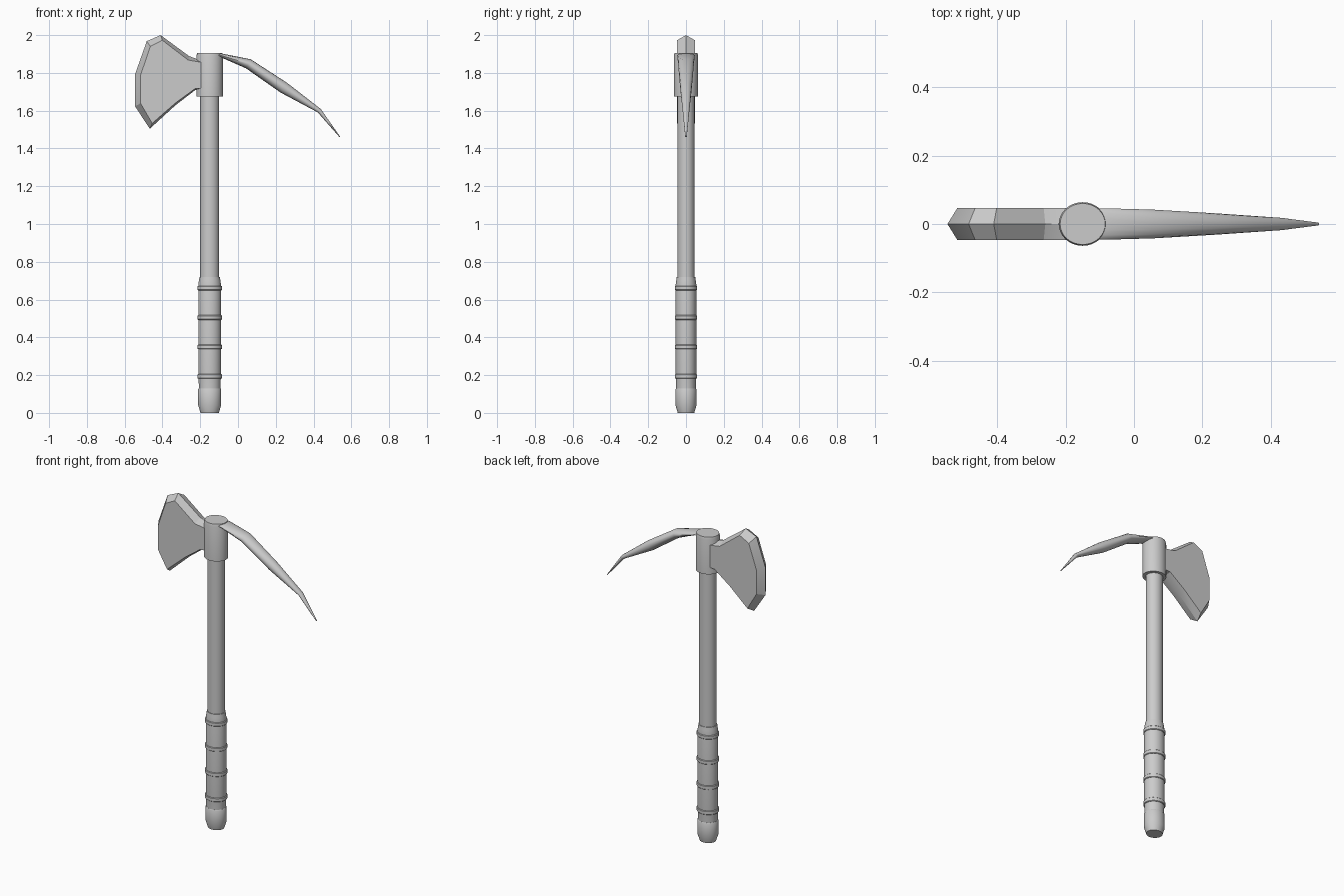
import bpy, bmesh, math
from mathutils import Vector

cube = bpy.data.objects.get("Cube")
if cube:
    bpy.data.objects.remove(cube, do_unlink=True)

AXIS_X = -0.15     # handle centre line
SIDES = 32
Y_SQUASH = 0.91    # the handle is slightly oval

steel = bpy.data.materials.new("plain_grey")
steel.use_nodes = True
GREY = (0.6, 0.6, 0.6, 1)
steel.diffuse_color = GREY
steel.node_tree.nodes["Principled BSDF"].inputs["Base Color"].default_value = GREY


def finish(name, bm, angle=35):
    """Turn a bmesh into a shaded, coloured object."""
    bmesh.ops.recalc_face_normals(bm, faces=bm.faces)
    mesh = bpy.data.meshes.new(name)
    bm.to_mesh(mesh)
    bm.free()
    mesh.materials.append(steel)
    obj = bpy.data.objects.new(name, mesh)
    bpy.context.collection.objects.link(obj)
    bpy.ops.object.select_all(action='DESELECT')
    obj.select_set(True)
    bpy.context.view_layer.objects.active = obj
    bpy.ops.object.shade_smooth_by_angle(angle=math.radians(angle))
    return obj


def loft(name, rings, angle=35):
    """Skin a list of equal-length point rings and cap both ends."""
    bm = bmesh.new()
    loops = [[bm.verts.new(p) for p in ring] for ring in rings]
    n = len(loops[0])
    for a, b in zip(loops, loops[1:]):
        for i in range(n):
            j = (i + 1) % n
            bm.faces.new((a[i], a[j], b[j], b[i]))
    bm.faces.new(loops[0][::-1])
    bm.faces.new(loops[-1])
    return finish(name, bm, angle)


def turned(name, profile):
    """Oval lathe around the handle line from (radius, height) pairs."""
    turns = [math.tau * i / SIDES for i in range(SIDES)]
    return loft(name, [[(AXIS_X + r * math.cos(t), Y_SQUASH * r * math.sin(t), z)
                        for t in turns] for r, z in profile])


# Handle
turned("shaft", [(0.05, 0.6), (0.05, 1.7)])
turned("grip", [(0.057, 0.1), (0.058, 0.17), (0.06, 0.19), (0.06, 0.68),
                (0.057, 0.70), (0.054, 0.72)])
turned("pommel", [(0.048, 0), (0.061, 0.04), (0.061, 0.125), (0.058, 0.13)])
for i in range(4):
    z = 0.193 + 0.156 * i
    turned(f"grip_ring_{i + 1}", [(0.062, z - 0.012), (0.065, z - 0.009),
                                  (0.065, z + 0.009), (0.062, z + 0.012)])

# Head socket
turned("head_collar", [(0.07, 1.676), (0.07, 1.89), (0.066, 1.905)])

# Axe blade: ridge outline in the middle, smaller flat cheeks each side
ridge = [(-0.15, 1.865), (-0.20, 1.867), (-0.259, 1.889), (-0.41, 2.0),
         (-0.483, 1.968), (-0.545, 1.793), (-0.545, 1.623), (-0.467, 1.504),
         (-0.332, 1.628), (-0.225, 1.71), (-0.15, 1.715)]
cheek = [(-0.15, 1.855), (-0.20, 1.857), (-0.264, 1.868), (-0.401, 1.973),
         (-0.464, 1.94), (-0.516, 1.788), (-0.516, 1.639), (-0.454, 1.533),
         (-0.332, 1.64), (-0.228, 1.716), (-0.15, 1.723)]
loft("axe_blade", [[(x, y, z) for x, z in outline] for y, outline in
                   ((-0.047, cheek), (0, ridge), (0.047, cheek))], 20)

# Curved pick: centre x, centre z, half height, half width
stations = [(-0.15, 1.893, 0.010, 0.046), (-0.09, 1.893, 0.010, 0.046),
            (0.055, 1.848, 0.027, 0.042), (0.242, 1.722, 0.031, 0.031),
            (0.430, 1.600, 0.012, 0.018), (0.539, 1.461, 0.002, 0.004)]
rings = []
for i, (x, z, h, w) in enumerate(stations):
    before, after = stations[max(i - 1, 0)], stations[min(i + 1, len(stations) - 1)]
    along = Vector((after[0] - before[0], 0, after[1] - before[1])).normalized()
    up = Vector((-along.z, 0, along.x))
    rings.append([Vector((x, 0, z)) + up * h * math.sin(t) + Vector((0, w * math.cos(t), 0))
                  for t in (math.tau * k / 16 for k in range(16))])
loft("pick_spike", rings, 30)
